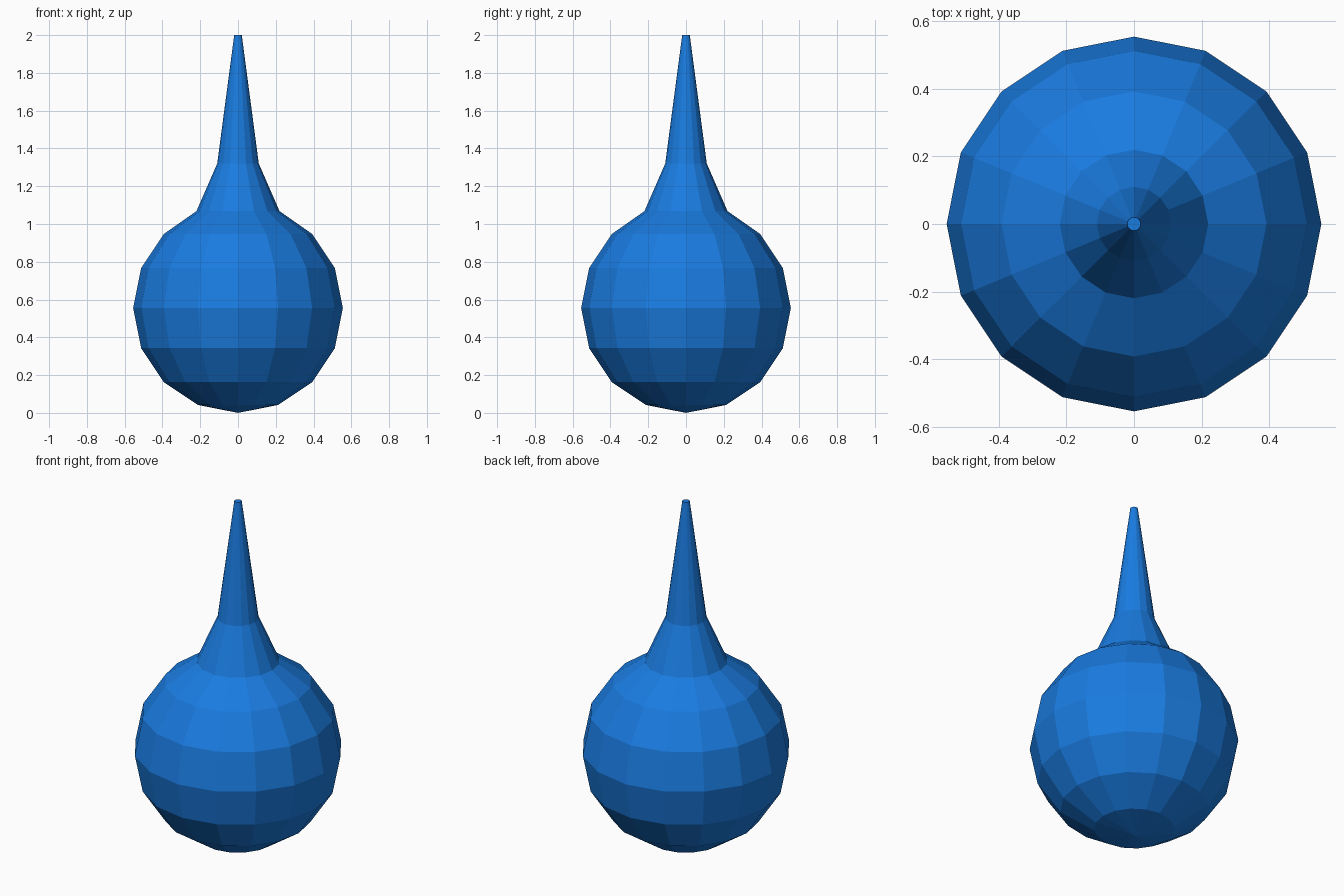
import bpy, bmesh
from math import sin, cos, pi

if "Cube" in bpy.data.objects:
    bpy.data.objects.remove(bpy.data.objects["Cube"])

SIDES = 16
R = 0.555

# Profile (radius, height): lower seven rings lie on a sphere, then the tapering nozzle
profile = [(R * sin(i * pi / 8), R - R * cos(i * pi / 8)) for i in range(1, 7)]
profile += [(0.22, 1.068), (0.11, 1.32), (0.02, 2.0)]

bm = bmesh.new()
rings = [[bm.verts.new((r * cos(2 * pi * k / SIDES), r * sin(2 * pi * k / SIDES), z))
          for k in range(SIDES)] for r, z in profile]

# Side walls
for low, high in zip(rings, rings[1:]):
    for k in range(SIDES):
        n = (k + 1) % SIDES
        bm.faces.new((low[k], low[n], high[n], high[k]))

# Bottom pole fan and flat tip
pole = bm.verts.new((0, 0, 0))
for k in range(SIDES):
    bm.faces.new((pole, rings[0][(k + 1) % SIDES], rings[0][k]))
bm.faces.new(rings[-1])
bmesh.ops.recalc_face_normals(bm, faces=bm.faces)

mesh = bpy.data.meshes.new("bulb_with_nozzle")
bm.to_mesh(mesh)
bm.free()
obj = bpy.data.objects.new("bulb_with_nozzle", mesh)
bpy.context.collection.objects.link(obj)

# Blue rubber
mat = bpy.data.materials.new("blue_rubber")
mat.diffuse_color = (0.01, 0.2, 0.75, 1)
mat.use_nodes = True
mat.node_tree.nodes["Principled BSDF"].inputs["Base Color"].default_value = mat.diffuse_color
mesh.materials.append(mat)
